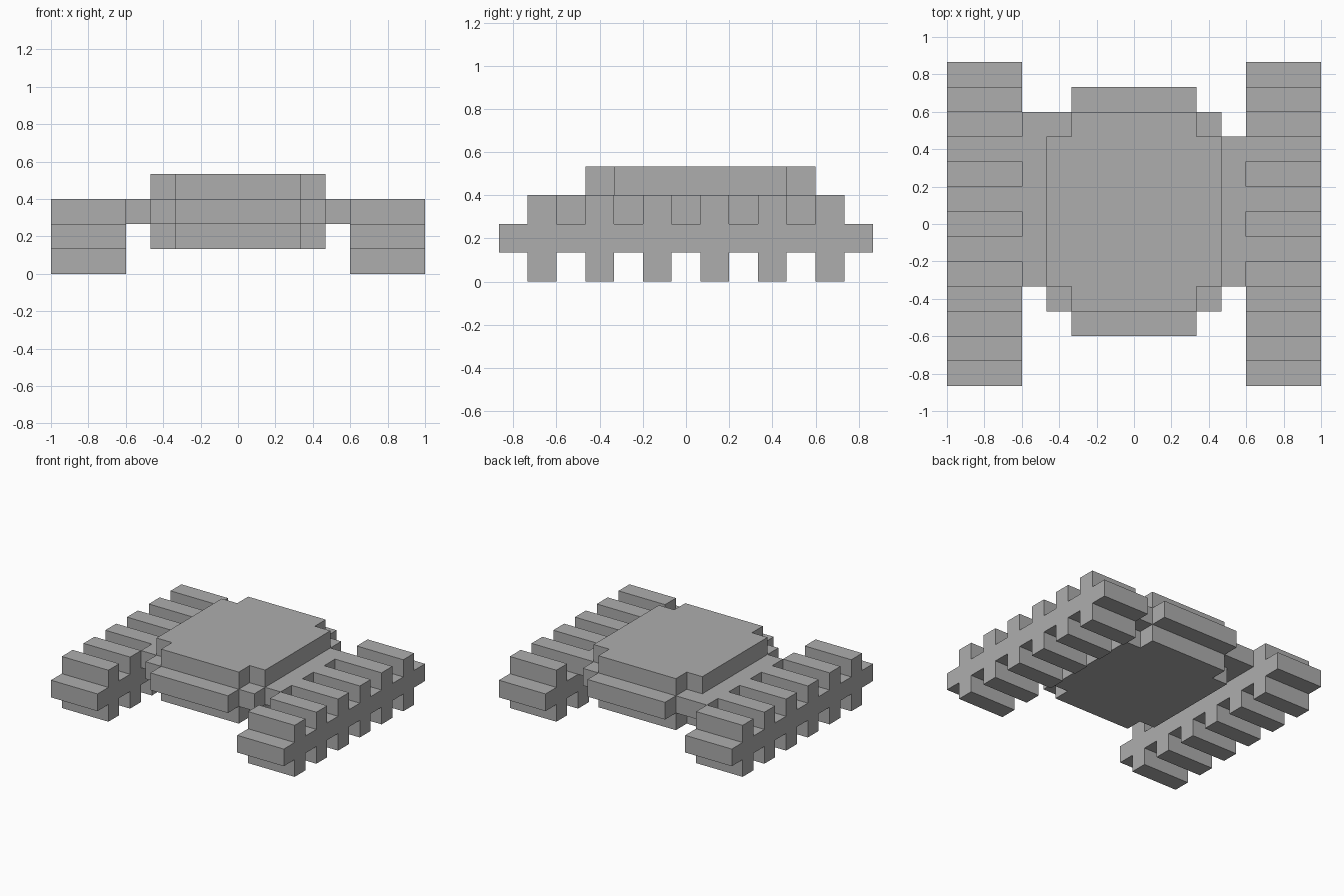
import bpy
import bmesh
from mathutils import Vector

U = 2 / 15  # block size

cube = bpy.data.objects.get("Cube")
if cube:
    bpy.data.objects.remove(cube, do_unlink=True)

grey = bpy.data.materials.new("plain grey")
grey.use_nodes = True
colour = (0.42, 0.42, 0.42, 1)
grey.diffuse_color = colour
grey.node_tree.nodes["Principled BSDF"].inputs["Base Color"].default_value = colour


def extrude_outline(name, points, depth):
    """Extrude a closed outline of 3D points (in blocks) along depth."""
    bm = bmesh.new()
    face = bm.faces.new([bm.verts.new(Vector(p) * U) for p in points])
    new = bmesh.ops.extrude_face_region(bm, geom=[face])["geom"]
    verts = [v for v in new if isinstance(v, bmesh.types.BMVert)]
    bmesh.ops.translate(bm, verts=verts, vec=Vector(depth) * U)
    bmesh.ops.recalc_face_normals(bm, faces=bm.faces)
    mesh = bpy.data.meshes.new(name)
    bm.to_mesh(mesh)
    bm.free()
    mesh.materials.append(grey)
    obj = bpy.data.objects.new(name, mesh)
    bpy.context.collection.objects.link(obj)
    return obj


def slab(name, outline, z):
    return extrude_outline(name, [(x, y, z) for x, y in outline], (0, 0, 1))


def notched(half, y0, y1):
    """Rectangle with one block cut from each corner."""
    a, b = half, half - 1
    return [(-b, y0), (b, y0), (b, y0 + 1), (a, y0 + 1), (a, y1 - 1), (b, y1 - 1),
            (b, y1), (-b, y1), (-b, y1 - 1), (-a, y1 - 1), (-a, y0 + 1), (-b, y0 + 1)]


# Hull: narrow lower and upper layers
slab("hull_bottom", notched(3.5, -3.5, 4.5), 1)
slab("hull_top", notched(3.5, -3.5, 4.5), 3)

# Wider middle layer with side arms; the right arm reaches one block further back
middle = [(-2.5, -4.5), (2.5, -4.5), (2.5, -3.5), (3.5, -3.5), (3.5, -2.5), (4.5, -2.5),
          (4.5, 3.5), (3.5, 3.5), (3.5, 4.5), (2.5, 4.5), (2.5, 5.5), (-2.5, 5.5),
          (-2.5, 4.5), (-4.5, 4.5), (-4.5, -2.5), (-3.5, -2.5), (-3.5, -3.5), (-2.5, -3.5)]
slab("hull_middle_and_arms", middle, 2)

# Tracks: a spine with teeth above and below
centres = range(-5, 6, 2)
lower = [(-6.5, 1)]
for c in centres:
    lower += [(c - 0.5, 1), (c - 0.5, 0), (c + 0.5, 0), (c + 0.5, 1)]
lower.append((6.5, 1))
profile = lower + [(y, 3 - z) for y, z in reversed(lower)]
for name, x in (("right_track", -7.5), ("left_track", 4.5)):
    extrude_outline(name, [(x, y, z) for y, z in profile], (3, 0, 0))
